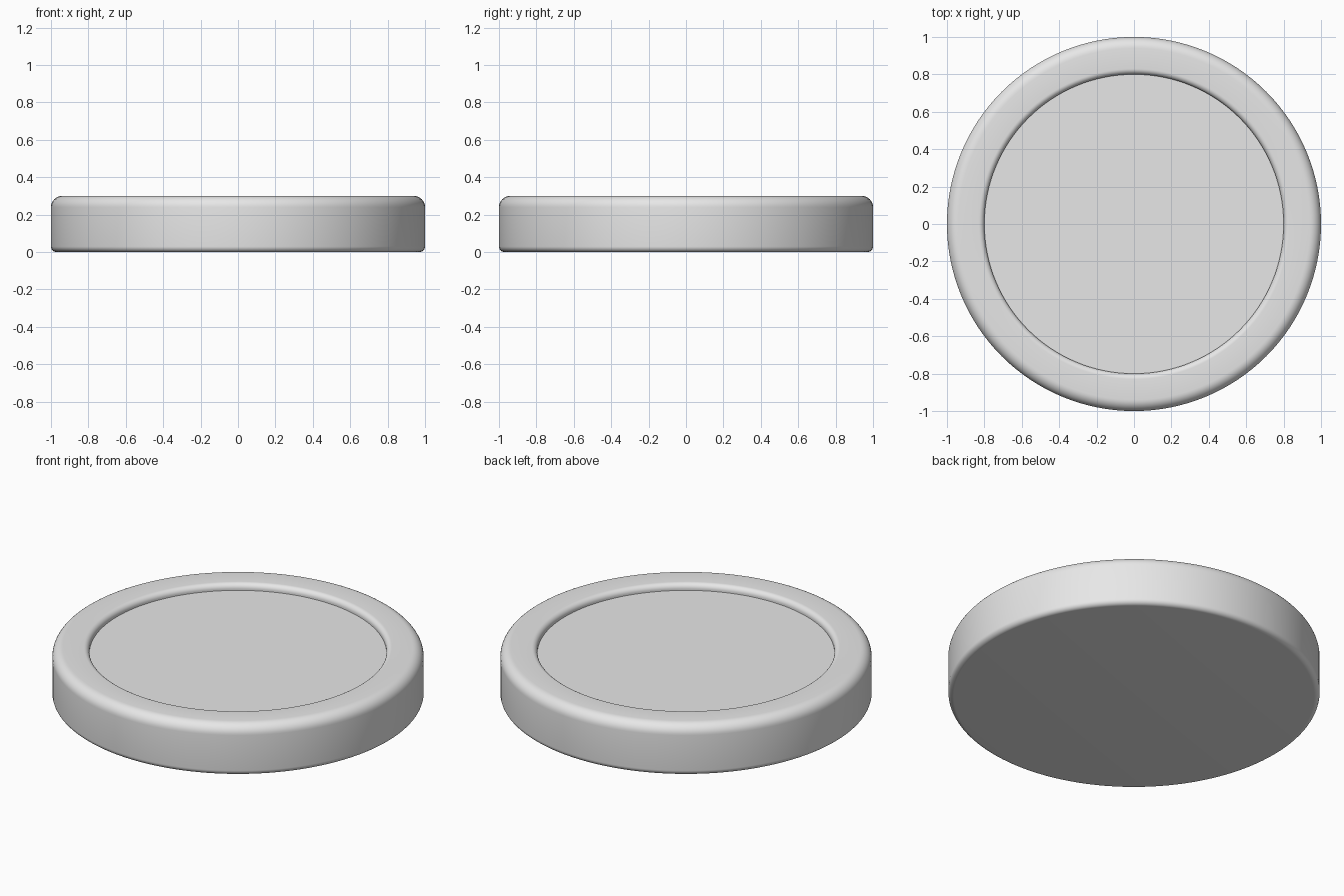
import bpy
import bmesh
import math

cube = bpy.data.objects.get("Cube")
if cube:
    bpy.data.objects.remove(cube, do_unlink=True)

SEGMENTS = 128


def fillet(r, z, radius, start, end, steps=8):
    """Arc in the r-z plane around (r, z), angles in degrees."""
    angles = [math.radians(start + (end - start) * i / steps) for i in range(steps + 1)]
    return [(r + radius * math.cos(a), z + radius * math.sin(a)) for a in angles]


def lathe(name, profile, material):
    """Spin a profile around z; ends at radius 0 become single points."""
    bm = bmesh.new()
    verts = [bm.verts.new((r, 0, z)) for r, z in profile]
    edges = [bm.edges.new(pair) for pair in zip(verts, verts[1:])]
    bmesh.ops.spin(bm, geom=verts + edges, cent=(0, 0, 0), axis=(0, 0, 1),
                   angle=math.tau, steps=SEGMENTS, use_duplicate=False)
    bmesh.ops.remove_doubles(bm, verts=bm.verts, dist=0.0001)
    bmesh.ops.recalc_face_normals(bm, faces=bm.faces)
    mesh = bpy.data.meshes.new(name)
    bm.to_mesh(mesh)
    bm.free()
    mesh.materials.append(material)
    obj = bpy.data.objects.new(name, mesh)
    bpy.context.collection.objects.link(obj)
    bpy.ops.object.select_all(action='DESELECT')
    obj.select_set(True)
    bpy.context.view_layer.objects.active = obj
    bpy.ops.object.shade_smooth_by_angle(angle=math.radians(35))
    return obj


grey = bpy.data.materials.new("light grey")
grey.use_nodes = True
colour = (0.8, 0.8, 0.8, 1)
grey.diffuse_color = colour
grey.node_tree.nodes["Principled BSDF"].inputs["Base Color"].default_value = colour

# Round base: flat underside, soft outer edges, raised rim and sunken floor
HEIGHT, FLOOR, RECESS = 0.3, 0.262, 0.8
LOW, HIGH, INNER = 0.03, 0.06, 0.03
profile = [(0, 0)]
profile += fillet(1 - LOW, LOW, LOW, -90, 0)
profile += fillet(1 - HIGH, HEIGHT - HIGH, HIGH, 0, 90)
profile += fillet(RECESS + INNER, HEIGHT - INNER, INNER, 90, 180)
profile += [(RECESS, FLOOR), (0, FLOOR)]
lathe("round_base", profile, grey)
